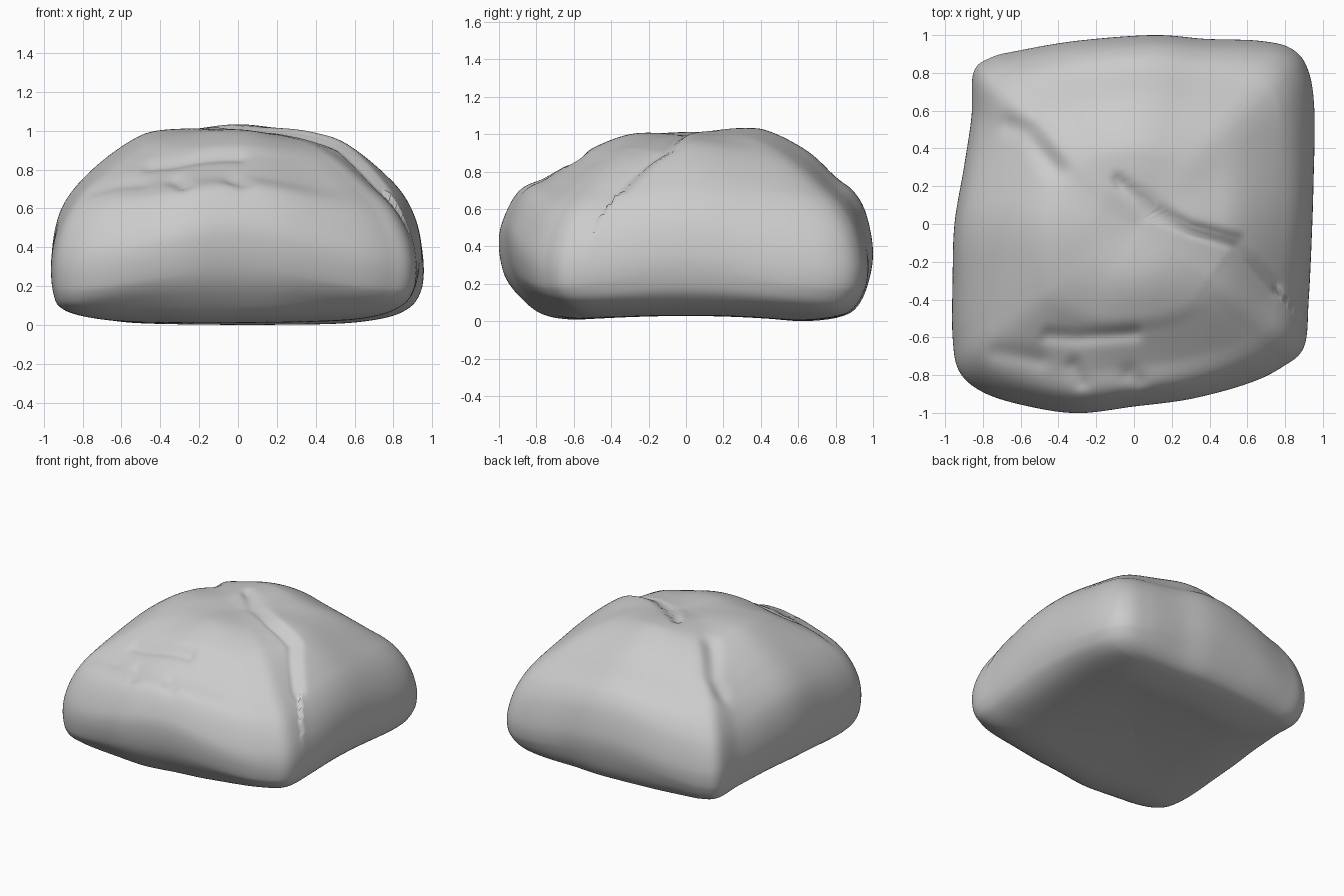
import bpy, bmesh, math
from mathutils import Vector

if "Cube" in bpy.data.objects:
    bpy.data.objects.remove(bpy.data.objects["Cube"])

# Plan outline (counter-clockwise, seen from the top)
OUTLINE = [(.95, .2), (.955, .6), (.92, .82), (.83, .93), (.66, .97), (.38, .98),
           (.1, 1.0), (-.3, .97), (-.6, .92), (-.76, .88), (-.85, .80), (-.86, .57),
           (-.9, .3), (-.95, 0), (-.96, -.3), (-.96, -.6), (-.925, -.78), (-.8, -.89),
           (-.58, -.96), (-.3, -1.0), (0, -.965), (.3, -.925), (.6, -.845), (.78, -.76),
           (.9, -.65), (.925, -.4), (.94, -.1)]

# Half profiles (fraction of outline, height) from underside centre to crown
BASE = [(0, .025), (.4, .015)]
CROWN = [(0, 1.04)]
FRONT = BASE + [(.62, .02), (.78, .07), (.9, .18), (.97, .3), (1, .45), (.985, .58),
                (.9, .735), (.76, .80), (.6, .89), (.48, .965), (.27, 1.035)] + CROWN
BACK = BASE + [(.62, .01), (.82, .05), (.91, .1), (.97, .22), (1, .4), (.965, .6),
               (.9, .72), (.8, .80), (.65, .935), (.45, 1.04), (.3, 1.06)] + CROWN
RIGHT = BASE + [(.62, .02), (.82, .06), (.93, .13), (.98, .23), (1, .38), (.975, .55),
                (.9, .70), (.78, .82), (.58, .96), (.42, 1.015), (.22, 1.045)] + CROWN
LEFT = BASE + [(.62, .015), (.85, .055), (.95, .11), (.985, .2), (1, .4), (.97, .58),
               (.9, .71), (.77, .84), (.58, .97), (.44, 1.025), (.22, 1.04)] + CROWN

# Grooves: path, depth, width, drop on the right-hand side of the path, drop reach
GROOVES = [
    ([(.74, -.33), (.6, -.17), (.55, -.09), (.3, -.02), (.1, .08), (-.08, .22)],
     .03, .035, 0.05, .25),
    ([(-.45, -.59), (-.3, -.6), (0, -.58)], .02, .04, 0, .1),
    ([(-.65, .52), (-.56, .49), (-.42, .3)], .03, .06, 0, .1),
    ([(-.32, -.75), (-.28, -.84)], .02, .04, 0, .1),
    ([(-.02, -.8), (.02, -.83)], .02, .05, 0, .1),
    ([(-.72, -.68), (-.5, -.72)], .015, .05, 0, .1),
]


def catmull(a, b, c, d, t):
    return .5 * (2 * b + (c - a) * t + (2 * a - 5 * b + 4 * c - d) * t * t
                 + (3 * b - a - 3 * c + d) * t ** 3)


def smooth(points, steps, closed):
    p = [Vector(q) for q in points]
    n = len(p)
    get = (lambda i: p[i % n]) if closed else (lambda i: p[max(0, min(n - 1, i))])
    out = [catmull(*(get(i + k) for k in (-1, 0, 1, 2)), j / steps)
           for i in range(n if closed else n - 1) for j in range(steps)]
    return out if closed else out + [p[-1]]


def groove_drop(p):
    total = 0
    for path, depth, width, step, reach in GROOVES:
        best, side, along = 9, 1, 0
        for i in range(len(path) - 1):
            a, b = Vector(path[i]), Vector(path[i + 1])
            e = b - a
            t = max(0, min(1, (p - a).dot(e) / e.dot(e)))
            d = (p - a - e * t).length
            if d < best:
                best, along = d, (i + t) / (len(path) - 1)
                side = e.x * (p - a).y - e.y * (p - a).x
        total += depth * math.exp(-(best / width) ** 2)
        if step and side > 0:
            total += (step * math.exp(-(best / reach) ** 2) * (1 - along ** 3)
                      * min(1, best / .04))
    return total


outline = smooth(OUTLINE, 12, True)
front, back, right, left = (smooth(p, 9, False) for p in (FRONT, BACK, RIGHT, LEFT))

# Loaf body: blended profiles swept round the outline, then creased
bm = bmesh.new()
rings = []
last = len(front) - 1
for k in range(1, last):
    ring = []
    for o in outline:
        d = o.normalized()
        f = front[k][0]
        round_off = max(0, 1 - f / .8) if k > last / 2 else 0
        power = 4 - 2 * round_off
        w = abs(d.x) ** power / (abs(d.x) ** power + abs(d.y) ** power)
        px = (right if d.x > 0 else left)[k]
        py = (back if d.y > 0 else front)[k]
        f, z = px * w + py * (1 - w)
        x, y = o.lerp(d * 1.02, round_off) * f
        corner = (2 * d.x * d.y) ** 2
        front_left = d.x < 0 and d.y < 0
        if z > .4:
            z = .4 + (z - .4) * (1 - (.16 if front_left else .24) * corner * f * f)
            z -= groove_drop(Vector((x, y))) * min(1, (z - .4) / .2)
        else:
            z += .045 * max(0, 1 - (y / .8) ** 2) * (1 - z / .4)
        # Corners sag towards the ground
        z -= .1 * corner * f ** 8 * min(1, z / .3)
        ring.append(bm.verts.new((x, y, z)))
    rings.append(ring)
n = len(outline)
for a, b in zip(rings, rings[1:]):
    for i in range(n):
        j = (i + 1) % n
        bm.faces.new((a[i], a[j], b[j], b[i]))
bottom = bm.verts.new((0, 0, .07))
top = bm.verts.new((0, 0, CROWN[0][1] - groove_drop(Vector((0, 0)))))
for i in range(n):
    j = (i + 1) % n
    bm.faces.new((bottom, rings[0][j], rings[0][i]))
    bm.faces.new((top, rings[-1][i], rings[-1][j]))

# Rest the loaf on the ground
low = min(v.co.z for v in bm.verts)
for v in bm.verts:
    v.co.z -= low
bmesh.ops.recalc_face_normals(bm, faces=bm.faces)
for f in bm.faces:
    f.smooth = True
mesh = bpy.data.meshes.new("bread_loaf")
bm.to_mesh(mesh)
bm.free()
bpy.context.collection.objects.link(bpy.data.objects.new("bread_loaf", mesh))
